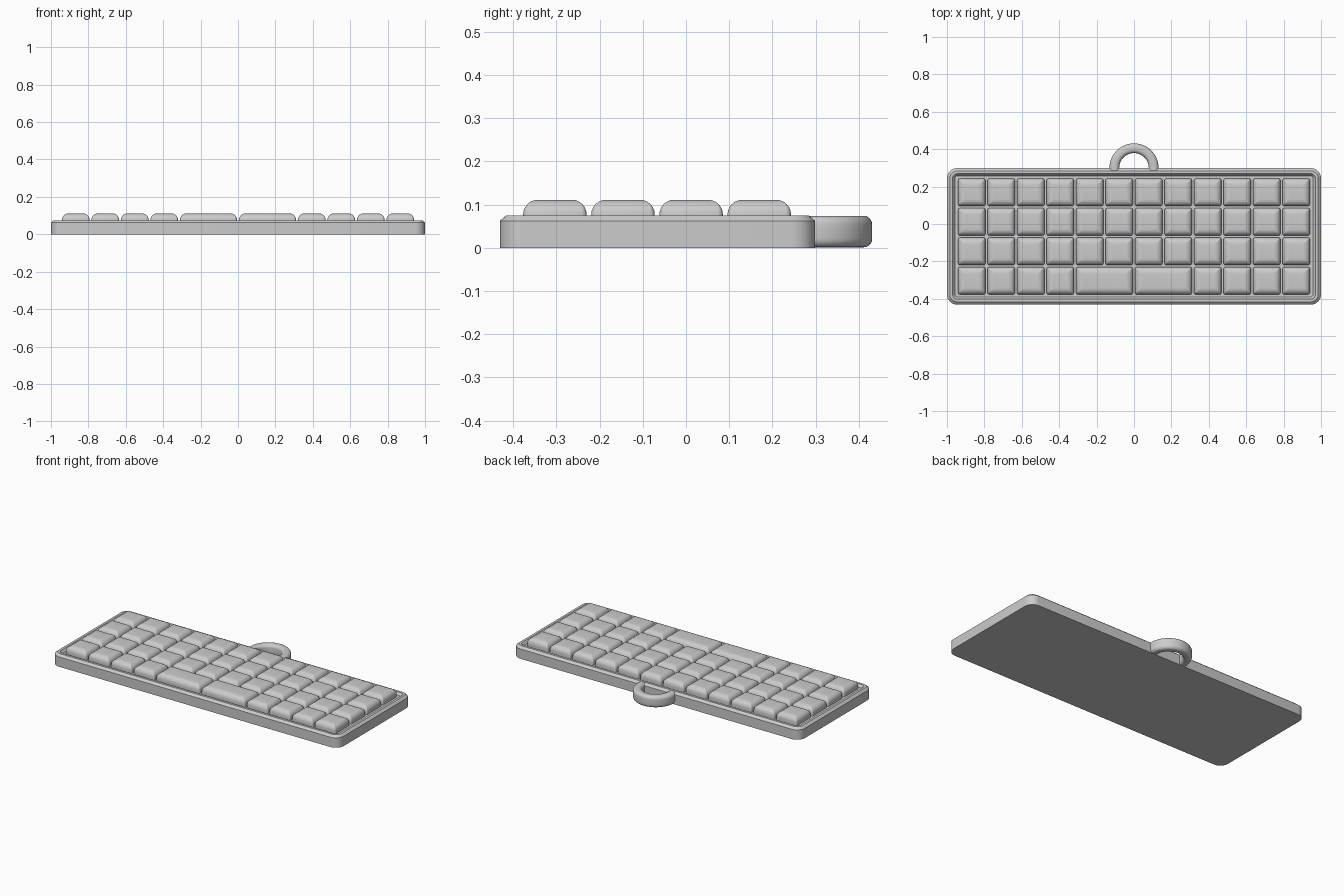
import bpy, bmesh
from math import sin, cos, pi, radians

if "Cube" in bpy.data.objects:
    bpy.data.objects.remove(bpy.data.objects["Cube"], do_unlink=True)

grey = bpy.data.materials.new("grey plastic")
grey.use_nodes = True
COLOUR = (0.6, 0.6, 0.6, 1)
grey.diffuse_color = COLOUR
grey.node_tree.nodes["Principled BSDF"].inputs["Base Color"].default_value = COLOUR


def rounded_rect(w, d, r, seg):
    """Outline of a rectangle w by d with rounded corners, counter-clockwise."""
    pts = []
    for i, (sx, sy) in enumerate([(1, 1), (-1, 1), (-1, -1), (1, -1)]):
        for k in range(seg + 1):
            a = (i + k / seg) * pi / 2
            pts.append((sx * (w / 2 - r) + r * cos(a), sy * (d / 2 - r) + r * sin(a)))
    return pts


def skin(name, rings, closed=False):
    """Join rings of points with quads; cap the ends, or close into a loop."""
    bm = bmesh.new()
    loops = [[bm.verts.new(p) for p in ring] for ring in rings]
    for a, b in zip(loops, loops[1:]):
        for i in range(len(a)):
            j = (i + 1) % len(a)
            bm.faces.new((a[i], a[j], b[j], b[i]))
    bm.faces.new(loops[0][::-1])
    bm.faces.new(loops[-1])
    bmesh.ops.recalc_face_normals(bm, faces=bm.faces)
    mesh = bpy.data.meshes.new(name)
    bm.to_mesh(mesh)
    bm.free()
    mesh.materials.append(grey)
    obj = bpy.data.objects.new(name, mesh)
    bpy.context.collection.objects.link(obj)
    bpy.ops.object.select_all(action="DESELECT")
    obj.select_set(True)
    bpy.context.view_layer.objects.active = obj
    bpy.ops.object.shade_smooth_by_angle(angle=radians(30))
    return obj


def slab(name, w, d, r, seg, profile):
    """Rounded slab; profile lists (inset, height) from the bottom up."""
    return skin(name, [[(x, y, z) for x, y in
                        rounded_rect(w - 2 * i, d - 2 * i, max(r - i, 0.004), seg)]
                       for i, z in profile])


# Case: chamfered tray with a raised rim and a sunken key bed
case = slab("case", 2.0, 0.73, 0.055, 8,
            [(0, 0), (0, 0.062), (0.015, 0.075), (0.03, 0.075), (0.042, 0.06)])
case.location.y = -0.066

# Keycaps: rounded shoulders, two double-width keys in the front row
PITCH, SIZE, TOP, ROUND = 0.1577, 0.147, 0.111, 0.034
shoulder = [(ROUND * (1 - cos(a)), TOP - ROUND + ROUND * sin(a))
            for a in [k * pi / 12 for k in range(7)]]
profile = [(0, 0.055)] + shoulder
small = slab("key", SIZE, SIZE, 0.012, 3, profile)
wide = slab("wide_key", SIZE + PITCH, SIZE, 0.012, 3, profile)


def place(source, name, x, y):
    key = source.copy()
    key.name = name
    key.location = (x, y, 0)
    bpy.context.collection.objects.link(key)


for row in range(4):
    y = -0.067 + (row - 1.5) * PITCH
    for col in range(12):
        if row > 0 or col < 4 or col > 7:
            place(small, f"key_{row}_{col}", (col - 5.5) * PITCH, y)
for side, name in ((-1, "right"), (1, "left")):
    place(wide, f"wide_key_{name}", side * PITCH, -0.067 - 1.5 * PITCH)
for source in (small, wide):
    bpy.data.objects.remove(source, do_unlink=True)

# Keyring loop: half ring of rounded section, ends sunk into the case
section = rounded_rect(0.052, 0.073, 0.02, 5)
STEPS = 32
angles = [pi * k / STEPS for k in range(STEPS + 1)]
rings = [[((0.105 + u) * cos(a), 0.3 + (0.105 + u) * sin(a), 0.0375 + v)
          for u, v in section] for a in angles]
sunk = [[(x, y - 0.02, z) for x, y, z in ring] for ring in (rings[0], rings[-1])]
skin("keyring_loop", [sunk[0]] + rings + [sunk[1]])
